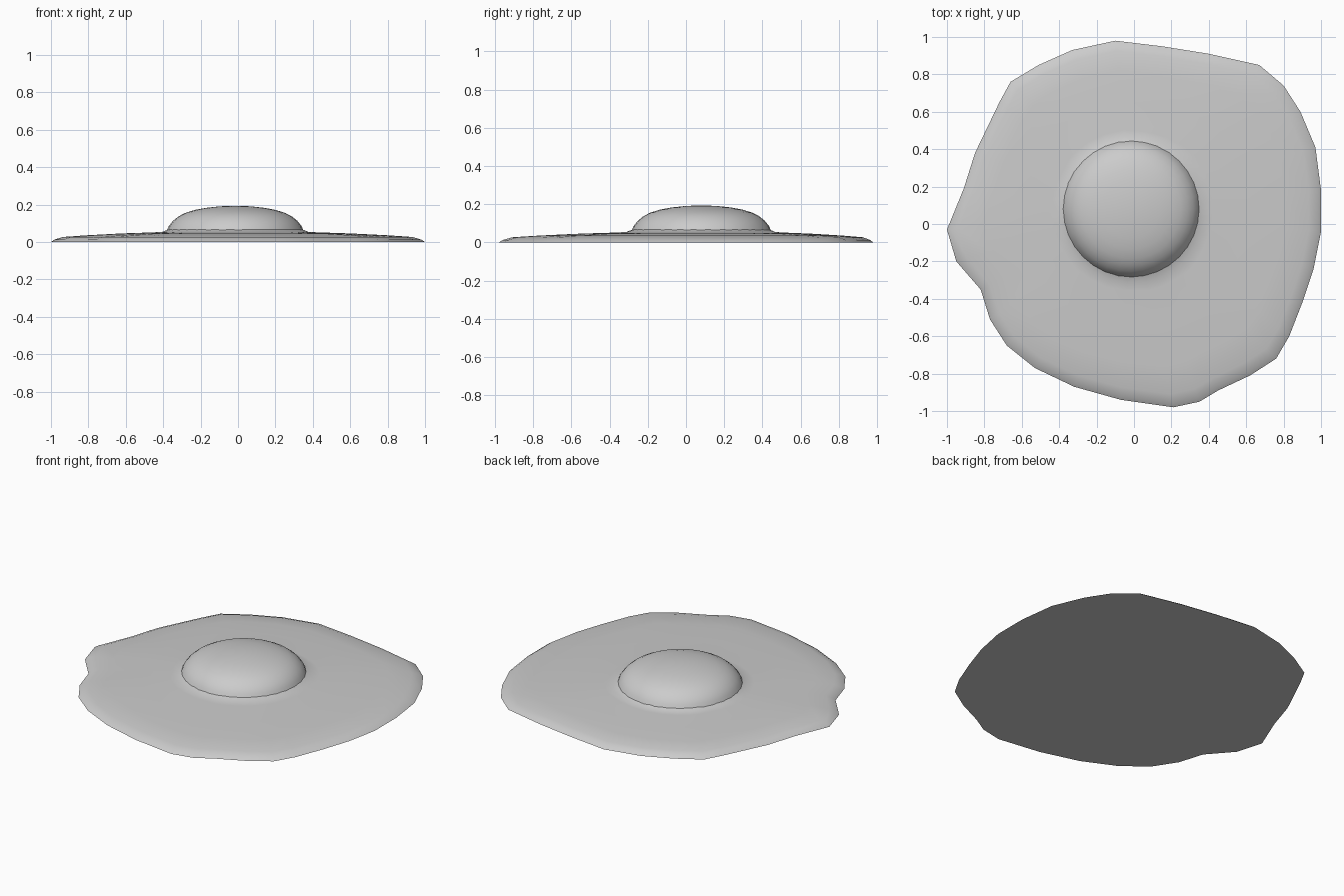
import bpy, bmesh, math
from mathutils import Vector

cube = bpy.data.objects.get("Cube")
if cube:
    bpy.data.objects.remove(cube, do_unlink=True)

# One plain grey for the whole model
grey = bpy.data.materials.new("plain grey")
grey.use_nodes = True
colour = (0.6, 0.6, 0.6, 1)
grey.diffuse_color = colour
grey.node_tree.nodes["Principled BSDF"].inputs["Base Color"].default_value = colour


def finish(name, bm):
    """Turn a bmesh into a smooth shaded object with sharp edges kept."""
    bmesh.ops.recalc_face_normals(bm, faces=bm.faces[:])
    mesh = bpy.data.meshes.new(name)
    bm.to_mesh(mesh)
    bm.free()
    mesh.materials.append(grey)
    obj = bpy.data.objects.new(name, mesh)
    bpy.context.collection.objects.link(obj)
    bpy.ops.object.select_all(action="DESELECT")
    obj.select_set(True)
    bpy.context.view_layer.objects.active = obj
    bpy.ops.object.shade_smooth_by_angle(angle=math.radians(50))
    return obj


def bridge(bm, lower, upper):
    """Join two closed loops of vertices with quads."""
    count = len(lower)
    for i in range(count):
        j = (i + 1) % count
        bm.faces.new((lower[i], lower[j], upper[j], upper[i]))


yolk_centre = Vector((-0.015, 0.08, 0))
yolk_radius = 0.37

# Wavy rim of the egg white, counter-clockwise from the left front
outline = [
    (-1, -.03), (-.95, -.2), (-.82, -.35), (-.77, -.51), (-.68, -.65),
    (-.53, -.77), (-.32, -.87), (-.07, -.94), (.21, -.98), (.35, -.95),
    (.45, -.89), (.62, -.81), (.76, -.72), (.83, -.6), (.9, -.42),
    (.96, -.24), (1, -.04), (1, .18), (.97, .41), (.89, .6),
    (.8, .74), (.67, .85), (.4, .91), (.15, .95), (-.1, .98),
    (-.33, .93), (-.51, .85), (-.66, .76), (-.72, .65), (-.85, .38),
    (-.91, .19),
]

# Egg white: rings blended from the rim to the foot of the yolk
white_profile = [(0, 0), (.03, .013), (.1, .027), (.3, .036), (.6, .046),
                 (.88, .052), (.95, .055), (1, .068)]
bm = bmesh.new()
rings = []
for blend, height in white_profile:
    ring = []
    for x, y in outline:
        rim = Vector((x, y, 0))
        foot = yolk_centre + (rim - yolk_centre).normalized() * yolk_radius * 0.97
        point = rim.lerp(foot, blend)
        point.z = height
        ring.append(bm.verts.new(point))
    rings.append(ring)
for lower, upper in zip(rings, rings[1:]):
    bridge(bm, lower, upper)
bm.faces.new(rings[0][::-1])  # flat underside
finish("egg_white", bm)

# Yolk: lathed dome
dome_profile = [(1, .05), (.96, .085), (.9, .113), (.82, .137), (.72, .156),
                (.58, .172), (.42, .183), (.22, .191)]
sides = 32
bm = bmesh.new()
rings = []
for scale, height in dome_profile:
    ring = []
    for i in range(sides):
        angle = math.tau * i / sides
        offset = Vector((math.cos(angle), math.sin(angle), 0)) * yolk_radius * scale
        ring.append(bm.verts.new(yolk_centre + offset + Vector((0, 0, height))))
    rings.append(ring)
for lower, upper in zip(rings, rings[1:]):
    bridge(bm, lower, upper)
top = bm.verts.new(yolk_centre + Vector((0, 0, .194)))
for i in range(sides):
    bm.faces.new((rings[-1][i], rings[-1][(i + 1) % sides], top))
yolk = finish("yolk", bm)
# The open dome has no floor, so make sure its faces point outwards
if yolk.data.polygons[-1].normal.z < 0:
    yolk.data.flip_normals()
